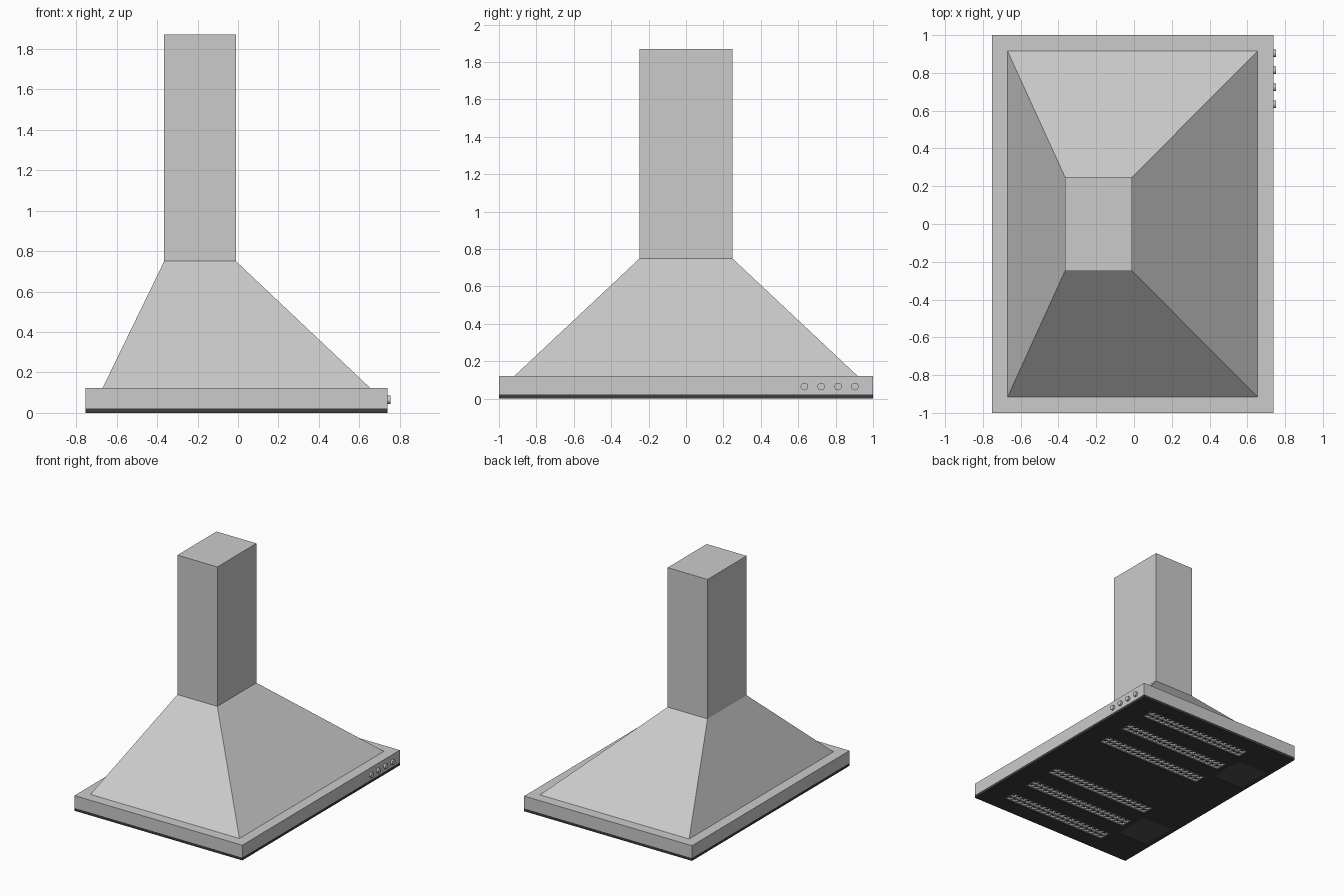
import bpy, bmesh
from math import radians
from mathutils import Matrix, Vector

if "Cube" in bpy.data.objects:
    bpy.data.objects.remove(bpy.data.objects["Cube"])


def material(name, v):
    m = bpy.data.materials.new(name)
    m.diffuse_color = (v, v, v, 1)
    m.use_nodes = True
    m.node_tree.nodes["Principled BSDF"].inputs["Base Color"].default_value = m.diffuse_color
    return m


DARK = material("dark_underside", 0.045)
LAMP = material("lamp_cover", 0.08)


def finish(bm, name, mat=None):
    bmesh.ops.recalc_face_normals(bm, faces=bm.faces[:])
    me = bpy.data.meshes.new(name)
    bm.to_mesh(me)
    bm.free()
    ob = bpy.data.objects.new(name, me)
    bpy.context.collection.objects.link(ob)
    if mat:
        me.materials.append(mat)
    return ob


def add_box(bm, x0, x1, y0, y1, z0, z1):
    mat = Matrix.Translation(((x0 + x1) / 2, (y0 + y1) / 2, (z0 + z1) / 2))
    mat = mat @ Matrix.Diagonal((x1 - x0, y1 - y0, z1 - z0, 1))
    return bmesh.ops.create_cube(bm, size=1, matrix=mat)["verts"]


def box(name, *dims, mat=None):
    bm = bmesh.new()
    add_box(bm, *dims)
    return finish(bm, name, mat)


X0, X1 = -0.753, 0.738
PLATE = 0.022

# Rim slab and the dark plate beneath it
box("rim", X0, X1, -1, 1, PLATE, 0.122)
plate = box("underside_plate", X0, X1, -1, 1, 0, PLATE, mat=DARK)

# Sloping canopy rising into the square flue, as stacked rectangles
bm = bmesh.new()
rings = []
for x0, x1, y, z in [(-0.67, 0.655, 0.917, 0.122), (-0.365, -0.01, 0.248, 0.75),
                     (-0.365, -0.01, 0.248, 1.87)]:
    rings.append([bm.verts.new(p) for p in
                  [(x0, -y, z), (x1, -y, z), (x1, y, z), (x0, y, z)]])
for a, b in zip(rings, rings[1:]):
    for i in range(4):
        j = (i + 1) % 4
        bm.faces.new((a[i], a[j], b[j], b[i]))
bm.faces.new(rings[0])
bm.faces.new(rings[-1])
finish(bm, "canopy_and_flue")

# Control knobs on the right-hand face
for i in range(4):
    bm = bmesh.new()
    place = Matrix.Translation((X1 + 0.0025, 0.633 + 0.09 * i, 0.065)) @ Matrix.Rotation(radians(90), 4, 'Y')
    bmesh.ops.create_cone(bm, cap_ends=True, segments=24, radius1=0.02, radius2=0.02,
                          depth=0.025, matrix=place)
    knob = finish(bm, f"knob_{i + 1}")
    bpy.context.view_layer.objects.active = knob
    knob.select_set(True)
    bpy.ops.object.shade_smooth_by_angle()
    knob.select_set(False)

# Recessed vent slots, each filled with a ladder of small bars
GX0, GX1, HALF = -0.40, 0.555, 0.052
cutter_bm = bmesh.new()
for n, y in enumerate([s * c for s in (-1, 1) for c in (0.307, 0.56, 0.813)]):
    add_box(cutter_bm, GX0, GX1, y - HALF, y + HALF, -0.02, 0.019)
    bm = bmesh.new()
    for off in (-HALF + 0.006, 0, HALF - 0.006):
        add_box(bm, GX0, GX1, y + off - 0.006, y + off + 0.006, 0.003, 0.019)
    count = 20
    for i in range(count + 1):
        x = GX0 + 0.006 + (GX1 - GX0 - 0.012) * i / count
        add_box(bm, x - 0.006, x + 0.006, y - HALF, y + HALF, 0.004, 0.0185)
    finish(bm, f"vent_grille_{n + 1}")

# Square lamp covers, slightly sunk
for n, s in enumerate((-1, 1)):
    y = s * 0.56
    add_box(cutter_bm, -0.725, -0.44, y - 0.153, y + 0.153, -0.02, 0.012)
    box(f"lamp_{n + 1}", -0.72, -0.445, y - 0.148, y + 0.148, 0.004, 0.013, mat=LAMP)

cutter = finish(cutter_bm, "slot_cutter", DARK)
cutter.hide_render = True
cutter.display_type = 'WIRE'
mod = plate.modifiers.new("slots", 'BOOLEAN')
mod.operation = 'DIFFERENCE'
mod.solver = 'EXACT'
mod.object = cutter
